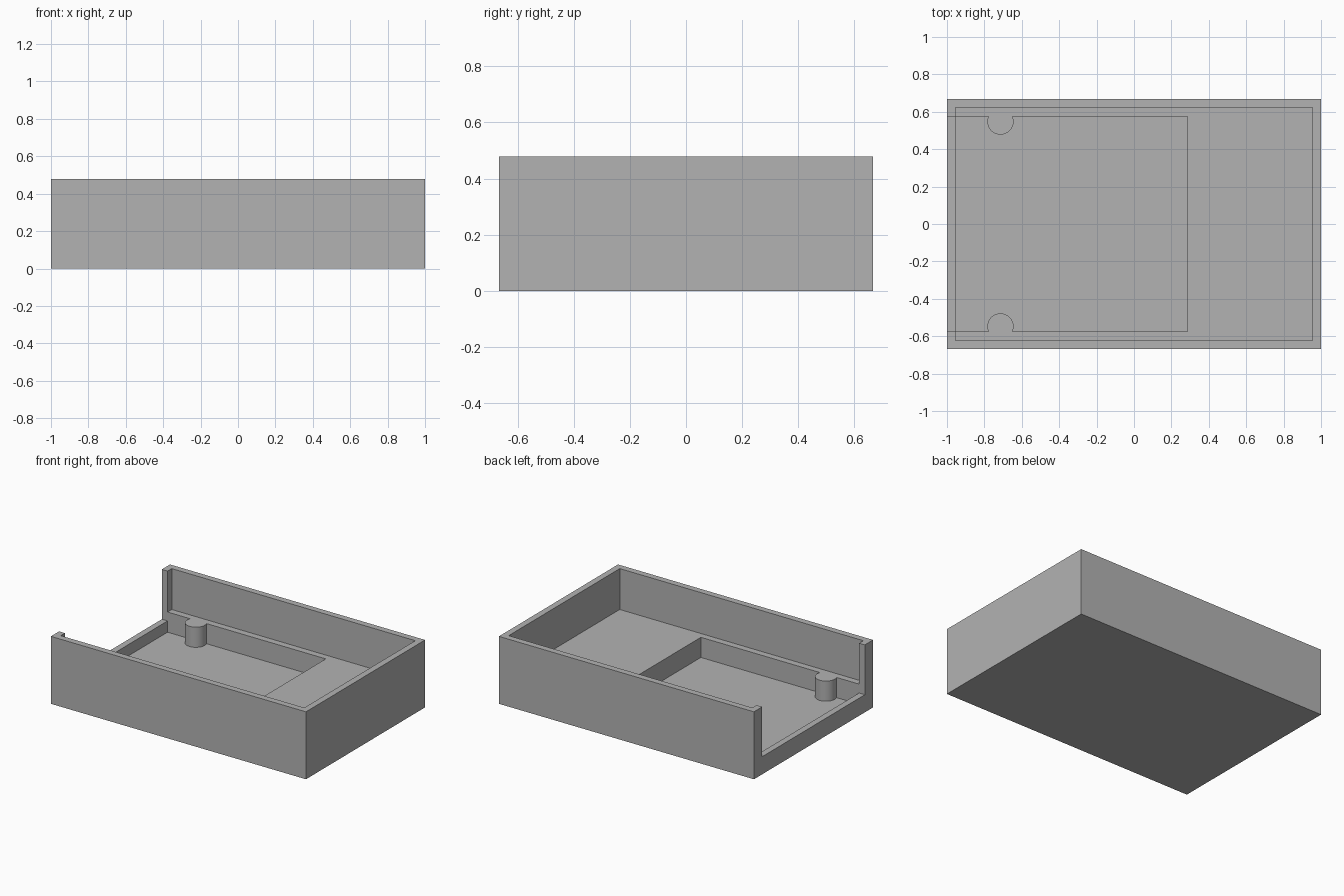
import bpy, bmesh, math

cube = bpy.data.objects.get("Cube")
if cube:
    bpy.data.objects.remove(cube, do_unlink=True)

# Main dimensions
HALF_X, HALF_Y, HEIGHT = 1.0, 0.667, 0.478
WALL = 0.045
FLOOR, SILL, SHELF = 0.045, 0.125, 0.188
POCKET_Y, POCKET_END = 0.575, 0.286
POST_X, POST_Y, POST_R = -0.714, 0.548, 0.07
INNER_X, INNER_Y = HALF_X - WALL, HALF_Y - WALL

grey = bpy.data.materials.new("plain grey")
grey.use_nodes = True
colour = (0.45, 0.45, 0.45, 1)
grey.diffuse_color = colour
grey.node_tree.nodes["Principled BSDF"].inputs["Base Color"].default_value = colour


def prism(name, outline, z0, z1):
    """Solid made by raising a flat outline from z0 to z1."""
    bm = bmesh.new()
    face = bm.faces.new([bm.verts.new((x, y, z0)) for x, y in outline])
    raised = bmesh.ops.extrude_face_region(bm, geom=[face])["geom"]
    verts = [g for g in raised if isinstance(g, bmesh.types.BMVert)]
    bmesh.ops.translate(bm, verts=verts, vec=(0, 0, z1 - z0))
    bmesh.ops.recalc_face_normals(bm, faces=bm.faces)
    mesh = bpy.data.meshes.new(name)
    bm.to_mesh(mesh)
    bm.free()
    mesh.materials.append(grey)
    obj = bpy.data.objects.new(name, mesh)
    bpy.context.collection.objects.link(obj)
    return obj


def rect(x0, x1, y):
    return [(x0, -y), (x1, -y), (x1, y), (x0, y)]


def cut(target, cutter):
    mod = target.modifiers.new(cutter.name, "BOOLEAN")
    mod.operation = "DIFFERENCE"
    mod.solver = "EXACT"
    mod.object = cutter
    bpy.context.view_layer.objects.active = target
    bpy.ops.object.modifier_apply(modifier=mod.name)
    bpy.data.objects.remove(cutter, do_unlink=True)


# Outer block
tray = prism("tray", rect(-HALF_X, HALF_X, HALF_Y), 0, HEIGHT)

# Upper cavity down to the shelf
cut(tray, prism("cavity_cutter", rect(-INNER_X, INNER_X, INNER_Y), SHELF, 1))

# Lower pocket, whose outline runs around a round post on each long side
chord = math.asin((POCKET_Y - POST_Y) / POST_R)
steps = 32
near_side = []
for i in range(steps + 1):
    a = math.pi + chord - (math.pi + 2 * chord) * i / steps
    near_side.append((POST_X + POST_R * math.cos(a), -POST_Y + POST_R * math.sin(a)))
far_side = [(x, -y) for x, y in reversed(near_side)]
outline = ([(-INNER_X, -POCKET_Y)] + near_side
           + [(POCKET_END, -POCKET_Y), (POCKET_END, POCKET_Y)]
           + far_side + [(-INNER_X, POCKET_Y)])
cut(tray, prism("pocket_cutter", outline, FLOOR, 0.3))

# Open end above the sill
cut(tray, prism("opening_cutter", rect(-1.2, -INNER_X + 0.02, POCKET_Y), SILL, 1))

# Smooth posts with sharp edges elsewhere
bpy.ops.object.select_all(action="DESELECT")
tray.select_set(True)
bpy.context.view_layer.objects.active = tray
bpy.ops.object.shade_smooth_by_angle(angle=math.radians(30))
